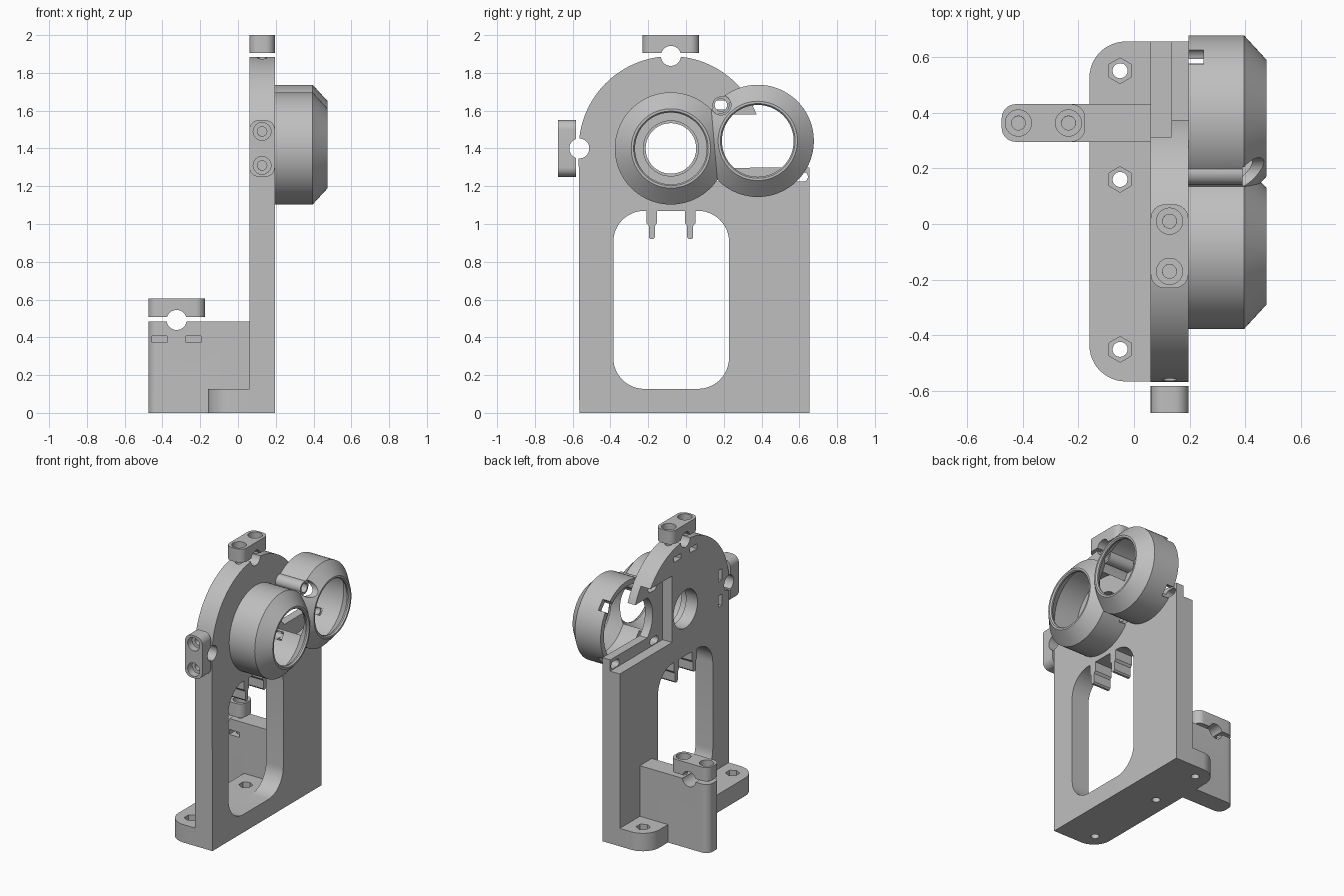
import bpy, bmesh
from math import sin, cos, pi, radians

old = bpy.data.objects.get("Cube")
if old:
    bpy.data.objects.remove(old, do_unlink=True)

grey = bpy.data.materials.new("plain_grey")
grey.use_nodes = True
GREY = (0.52, 0.52, 0.52, 1)
grey.diffuse_color = GREY
grey.node_tree.nodes["Principled BSDF"].inputs["Base Color"].default_value = GREY


# --- Profile helpers ---
def arc(cx, cy, r, a0, a1, n):
    return [(cx + r * cos(radians(a0 + (a1 - a0) * i / n)),
             cy + r * sin(radians(a0 + (a1 - a0) * i / n))) for i in range(n + 1)]


def circle(cx, cy, r, n=40, turn=0):
    return arc(cx, cy, r, turn, turn + 360, n)[:-1]


def rounded(x0, x1, y0, y1, r, n=8):
    return (arc(x1 - r, y1 - r, r, 0, 90, n) + arc(x0 + r, y1 - r, r, 90, 180, n)
            + arc(x0 + r, y0 + r, r, 180, 270, n) + arc(x1 - r, y0 + r, r, 270, 360, n))


def rect(x0, x1, y0, y1):
    return [(x0, y0), (x1, y0), (x1, y1), (x0, y1)]


# --- Solid helpers ---
def finish(name, bm):
    bmesh.ops.recalc_face_normals(bm, faces=bm.faces)
    mesh = bpy.data.meshes.new(name)
    bm.to_mesh(mesh)
    bm.free()
    mesh.materials.append(grey)
    ob = bpy.data.objects.new(name, mesh)
    bpy.context.collection.objects.link(ob)
    return ob


def prism(name, axis, pts, lo, hi):
    place = {"x": lambda a, b, t: (t, a, b),
             "y": lambda a, b, t: (a, t, b),
             "z": lambda a, b, t: (a, b, t)}[axis]
    bm = bmesh.new()
    ends = [[bm.verts.new(place(a, b, t)) for a, b in pts] for t in (lo, hi)]
    for loop in ends:
        bm.faces.new(loop)
    for i in range(len(pts)):
        j = (i + 1) % len(pts)
        bm.faces.new((ends[0][i], ends[0][j], ends[1][j], ends[1][i]))
    return finish(name, bm)


def lathe(name, profile, cy, cz, n=72):
    bm = bmesh.new()
    loops = [[bm.verts.new((x, a, b)) for a, b in circle(cy, cz, r, n)] for x, r in profile]
    bm.faces.new(loops[0])
    bm.faces.new(loops[-1])
    for p, q in zip(loops, loops[1:]):
        for i in range(n):
            j = (i + 1) % n
            bm.faces.new((p[i], p[j], q[j], q[i]))
    return finish(name, bm)


def combine(ob, tool, op="DIFFERENCE"):
    mod = ob.modifiers.new("combine", "BOOLEAN")
    mod.operation, mod.solver, mod.object = op, "EXACT", tool
    bpy.context.view_layer.update()
    deps = bpy.context.evaluated_depsgraph_get()
    mesh = bpy.data.meshes.new_from_object(ob.evaluated_get(deps))
    ob.modifiers.clear()
    ob.data = mesh
    bpy.data.objects.remove(tool, do_unlink=True)


def cut(ob, axis, pts, lo, hi):
    combine(ob, prism("cutter", axis, pts, lo, hi))


def add(ob, axis, pts, lo, hi):
    combine(ob, prism("addition", axis, pts, lo, hi), "UNION")


BACK, FACE = 0.06, 0.195            # plate thickness along x
Y0, Y1 = -0.565, 0.655              # plate width along y
HUB = (-0.08, 1.40)                 # first ring centre (y, z)
SIDE = (0.38, 1.44)                 # second ring centre (y, z)
ROD = 0.053

# --- Upright plate: arched top, open crescent beside the second ring ---
outline = [(Y0, 0), (Y1, 0), (Y1, 1.3)]
outline += arc(*SIDE, 0.2, 315.6 - 90, 135.6, 20)
outline += arc(*HUB, 0.488, 21.6, 180, 60)
plate = prism("upright_plate", "x", outline, BACK, FACE)
cut(plate, "x", rounded(-0.385, 0.228, 0.127, 1.07, 0.165, 12), 0, 0.3)
cut(plate, "x", rect(0.07, 0.8, 1.22, 1.69), 0, 0.135)
cut(plate, "x", circle(*HUB, 0.134), 0, 0.3)
cut(plate, "x", circle(*HUB, 0.146), 0.15, 0.3)

# Screw slots inside the recess
SCREWS = [(0.185, 1.63), (0.165, 1.25), (0.6, 1.25)]
for y, z in SCREWS:
    cut(plate, "x", rounded(y - 0.045, y + 0.045, z - 0.025, z + 0.025, 0.024), 0.1, 0.3)

# Rod grooves, bolt holes and nut slots for the two plate clamps
cut(plate, "x", circle(HUB[0], 1.89, ROD), 0, 0.3)
cut(plate, "x", circle(Y0, HUB[1], ROD), 0, 0.3)
MID = (BACK + FACE) / 2
for s in (-0.09, 0.09):
    y, z = HUB[0] + s, HUB[1] + s
    cut(plate, "z", circle(MID, y, 0.025, 20), 1.75, 1.95)
    cut(plate, "y", circle(MID, z, 0.025, 20), -0.6, -0.42)
    cut(plate, "x", rect(y - 0.04, y + 0.04, 1.777, 1.812), 0, 0.165)
    cut(plate, "x", rect(-0.487, -0.452, z - 0.04, z + 0.04), 0, 0.165)

# Stepped hooks hanging into the window
for i, y in enumerate((-0.181, 0.022)):
    prism("hook_%d" % (i + 1), "x",
          [(y - 0.028, 1.075), (y - 0.028, 1.005), (y - 0.016, 0.99), (y - 0.016, 0.93),
           (y - 0.008, 0.92), (y + 0.008, 0.92), (y + 0.016, 0.93), (y + 0.016, 0.99),
           (y + 0.028, 1.005), (y + 0.028, 1.075)], BACK, FACE)

# --- Foot flange with nut pockets ---
foot_outline = ([(BACK, Y0), (BACK, Y1)] + arc(-0.03, Y1 - 0.13, 0.13, 90, 180, 12)
                + arc(-0.03, Y0 + 0.13, 0.13, 180, 270, 12))
foot = prism("foot_flange", "z", foot_outline, 0, 0.127)
for y in (0.55, 0.16, -0.45):
    cut(foot, "z", circle(-0.05, y, 0.046, 6, 30), 0.06, 0.2)
    cut(foot, "z", circle(-0.05, y, 0.027, 24), -0.1, 0.2)

# --- Side arm carrying the low clamp ---
A0, A1 = 0.295, 0.43
arm_outline = ([(BACK, A0), (BACK, A1)] + arc(-0.425, A1 - 0.05, 0.05, 90, 180, 8)
               + arc(-0.425, A0 + 0.05, 0.05, 180, 270, 8))
arm = prism("side_arm", "z", arm_outline, 0, 0.485)
cut(arm, "y", circle(-0.325, 0.492, ROD), 0, 1)
for x in (-0.415, -0.235):
    cut(arm, "z", circle(x, 0.362, 0.025, 20), 0.34, 0.6)
    cut(arm, "y", rect(x - 0.04, x + 0.04, 0.372, 0.407), 0.2, 0.4)


# --- Clamp caps: rounded block, two counterbored bolts, rod groove ---
def clamp(name, axis, box, near, far, bolts, groove):
    cap = prism(name, axis, rounded(*box, 0.05), near, far)
    out = 1 if far > near else -1
    for a, b in bolts:
        cut(cap, axis, circle(a, b, 0.025, 24), near - out * 0.1, far + out * 0.1)
        cut(cap, axis, circle(a, b, 0.047, 32), far - out * 0.05, far + out * 0.1)
    cut(cap, groove[0], circle(*groove[1:], ROD), -1, 1)


clamp("top_clamp", "z", (BACK, FACE, -0.23, 0.07), 1.905, 2.0,
      [(MID, -0.17), (MID, 0.01)], ("x", HUB[0], 1.89))
clamp("edge_clamp", "y", (BACK, FACE, 1.25, 1.55), -0.582, -0.678,
      [(MID, 1.31), (MID, 1.49)], ("x", Y0, HUB[1]))
clamp("low_clamp", "z", (-0.475, -0.175, A0, A1), 0.508, 0.605,
      [(-0.415, 0.3625), (-0.235, 0.3625)], ("y", -0.325, 0.492))

# --- Twin ring housing: chamfered shells that merge where they meet ---
shell = [(FACE, 0.297), (0.395, 0.297), (0.475, 0.21)]
bore = [(0.15, 0.26), (0.38, 0.26), (0.455, 0.19), (0.465, 0.19), (0.49, 0.209)]
housing = lathe("ring_housing", shell, *HUB)
combine(housing, lathe("addition", shell, *SIDE), "UNION")
for centre in (HUB, SIDE):
    combine(housing, lathe("cutter", bore, *centre))

# Screw tube in the valley between rings, and screw head pockets
add(housing, "x", circle(*SCREWS[0], 0.045), FACE, 0.39)
cut(housing, "x", circle(*SCREWS[0], 0.053), 0.39, 0.6)
cut(housing, "x", circle(*SCREWS[0], 0.033), 0.1, 0.6)
for y, z in SCREWS[1:] + [(0.59, 1.63)]:
    cut(housing, "x", circle(y, z, 0.04), 0.1, 0.25)

# --- Smooth round surfaces, keep hard edges ---
bpy.ops.object.select_all(action="DESELECT")
for ob in bpy.context.collection.objects:
    if ob.type == "MESH" and grey.name in ob.data.materials:
        ob.select_set(True)
        bpy.context.view_layer.objects.active = ob
bpy.ops.object.shade_smooth_by_angle(angle=radians(25))
